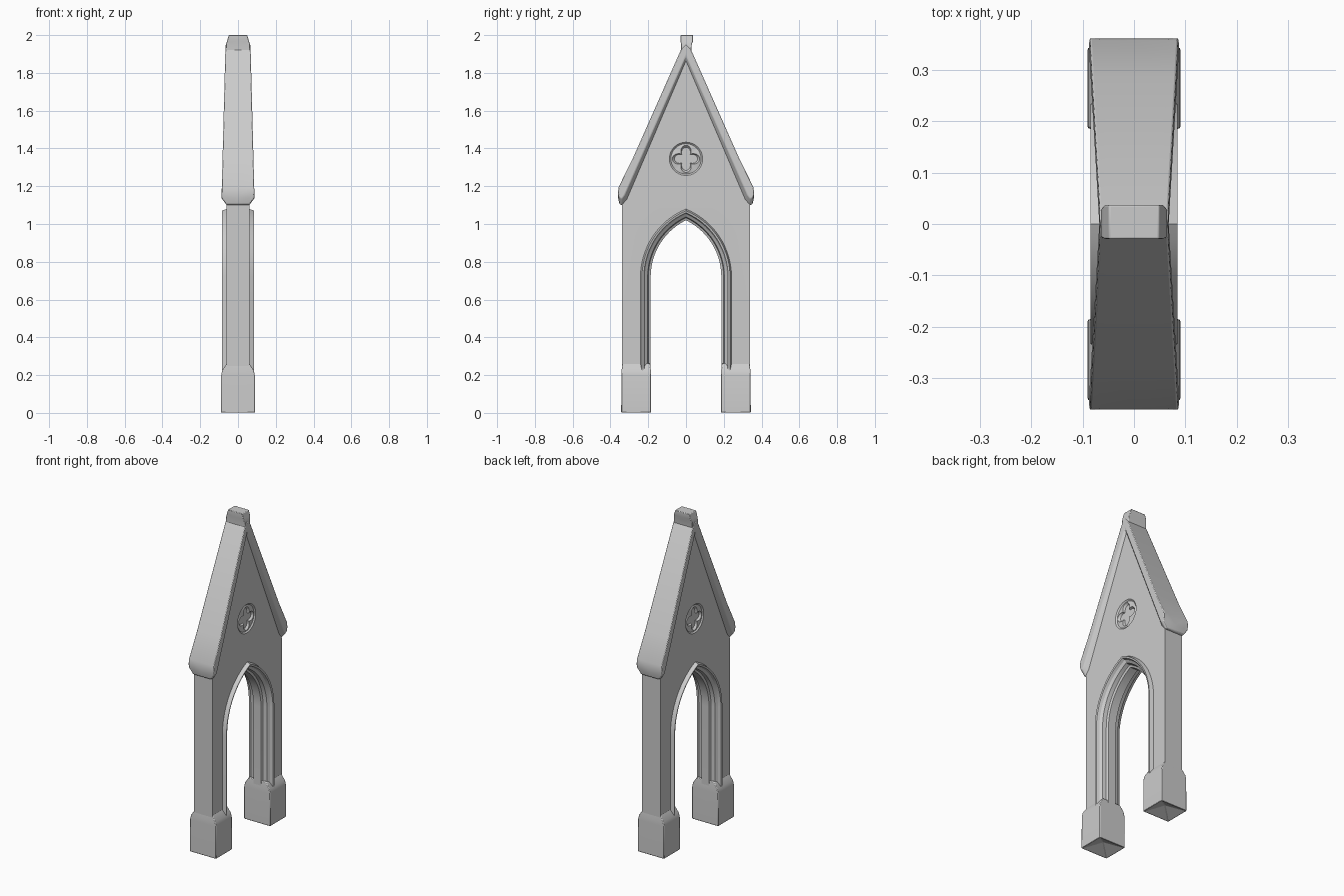
import bpy, bmesh, math

if "Cube" in bpy.data.objects:
    bpy.data.objects.remove(bpy.data.objects["Cube"])

stone = bpy.data.materials.new("pale grey stone")
stone.use_nodes = True
stone.diffuse_color = (0.6, 0.6, 0.6, 1)
stone.node_tree.nodes["Principled BSDF"].inputs["Base Color"].default_value = (0.6, 0.6, 0.6, 1)


def build(name, polygons, mirror_y=True, bevel=0):
    """Make an object from polygons, mirrored across x and optionally y."""
    bm = bmesh.new()
    for poly in polygons:
        for sx in (1, -1):
            for sy in ((1, -1) if mirror_y else (1,)):
                bm.faces.new([bm.verts.new((x * sx, y * sy, z)) for x, y, z in poly])
    bmesh.ops.remove_doubles(bm, verts=bm.verts, dist=0.0004)
    bmesh.ops.dissolve_degenerate(bm, edges=bm.edges, dist=0.0002)
    bmesh.ops.recalc_face_normals(bm, faces=bm.faces)
    mesh = bpy.data.meshes.new(name)
    bm.to_mesh(mesh)
    bm.free()
    mesh.materials.append(stone)
    obj = bpy.data.objects.new(name, mesh)
    bpy.context.collection.objects.link(obj)
    bpy.ops.object.select_all(action="DESELECT")
    obj.select_set(True)
    bpy.context.view_layer.objects.active = obj
    bpy.ops.object.shade_smooth_by_angle(angle=math.radians(30))
    if bevel:
        mod = obj.modifiers.new("worn edges", "BEVEL")
        mod.width = bevel
        mod.segments = 2
        mod.limit_method = "ANGLE"


def strip(a, b):
    """Quads joining two equal rows of points."""
    return [[a[i], a[i + 1], b[i + 1], b[i]] for i in range(len(a) - 1)]


# Pointed arch: two arcs struck from beyond the centre line
SPRING, CENTRE, RADIUS, STEPS = 0.72, 0.147, 0.334, 14


def arch(x, offset):
    r = RADIUS + offset
    end = math.acos(CENTRE / r)
    arc = [(x, r * math.cos(end * i / STEPS) - CENTRE, SPRING + r * math.sin(end * i / STEPS))
           for i in range(STEPS + 1)]
    return [(x, r - CENTRE, 0.2)] + arc


FACE, WAIST, SIDE = 0.062, 1.1, 0.338


def gable_x(z, depth=0):
    return FACE - 0.01 * max(0, z - WAIST) - depth


# Wall with an arch moulding that stands proud of its faces
section = [(0, 0), (0.026, 0), (0.032, 0.012), (0.055, 0.016), (0.066, 0.03),
           (0.082, 0.036), (0.085, 0.046), (FACE, 0.054)]
rows = [arch(x, d) for x, d in section]
wall = [q for a, b in zip(rows, rows[1:]) for q in strip(a, b)]
wall.append(rows[-1] + [(FACE, 0, WAIST), (FACE, SIDE, WAIST), (FACE, SIDE, 0.2)])
outer = [[(x, SIDE, z) for z in (0.2, WAIST, 1.12)] for x in (FACE, 0)]
wall += strip(*outer)


# Gable with a sunk four-lobed rose
def rose(radius, depth):
    pts = []
    for i in range(33):
        t = math.pi * i / 32 - math.pi / 2
        r = radius(t)
        z = 1.345 + r * math.sin(t)
        pts.append((gable_x(z, depth), max(0, r * math.cos(t)), z))
    return pts


def lobes(t):
    return 0.036 + 0.036 * math.sqrt(0.5 + 0.5 * math.cos(4 * t))


rings = [rose(lambda t: 0.088, 0), rose(lambda t: 0.08, 0.007), rose(lobes, 0.003),
         rose(lambda t: lobes(t) * 0.85, 0.015)]
for a, b in zip(rings, rings[1:]):
    wall += strip(a, b)
wall.append(rings[-1])
rim = [(0, WAIST), (SIDE, WAIST), (SIDE, 1.12), (0, 1.9)]
wall.append([(gable_x(z), y, z) for y, z in rim] + rings[0][::-1])
build("arch_wall", wall)

# Sloping coping stones, splayed back underneath to the gable face
crest = [(0, 1.95), (0.028, 1.92), (0.285, 1.34), (0.357, 1.195)]
lip = crest + [(0.361, 1.165), (0.353, 1.14), (0.338, 1.135), (0.325, 1.155), (0, 1.895)]
root = crest + [(0.36, 1.14), (0.352, 1.105), (0.338, 1.1), (0.312, 1.13), (0, 1.86)]
front = [(0.087 - 0.026 * (z - 1.15), y, z) for y, z in lip]
middle = [(gable_x(z, 0.001), y, z) for y, z in root]
back = [(0, y, z) for y, z in root]
build("gable_coping", [front] + strip(front, middle) + strip(middle, back), bevel=0.004)


# Stepped blocks: rings of (z, half width, near y, far y)
def block(name, levels, mirror_y, bevel, hollow=0):
    loops = [[(0, a, z), (x, a, z), (x, b, z), (0, b, z)] for z, x, a, b in levels]
    polys = [q for a, b in zip(loops, loops[1:]) for q in strip(a, b)]
    foot = loops[0]
    peak = (0, (foot[0][1] + foot[-1][1]) / 2, foot[0][2] + hollow)
    polys += [[foot[i], foot[i + 1], peak] for i in range(3)]
    build(name, polys + [loops[-1]], mirror_y, bevel)


block("plinths", [(0, 0.09, 0.185, 0.343), (0.2, 0.089, 0.185, 0.342), (0.225, 0.084, 0.186, 0.341),
                  (0.262, 0.06, 0.19, 0.336)], True, 0.004, hollow=0.04)
block("finial", [(1.88, 0.064, -0.028, 0.028), (1.95, 0.064, -0.026, 0.03), (1.968, 0.058, -0.029, 0.037),
                 (2.0, 0.049, -0.029, 0.037)], False, 0.003)
